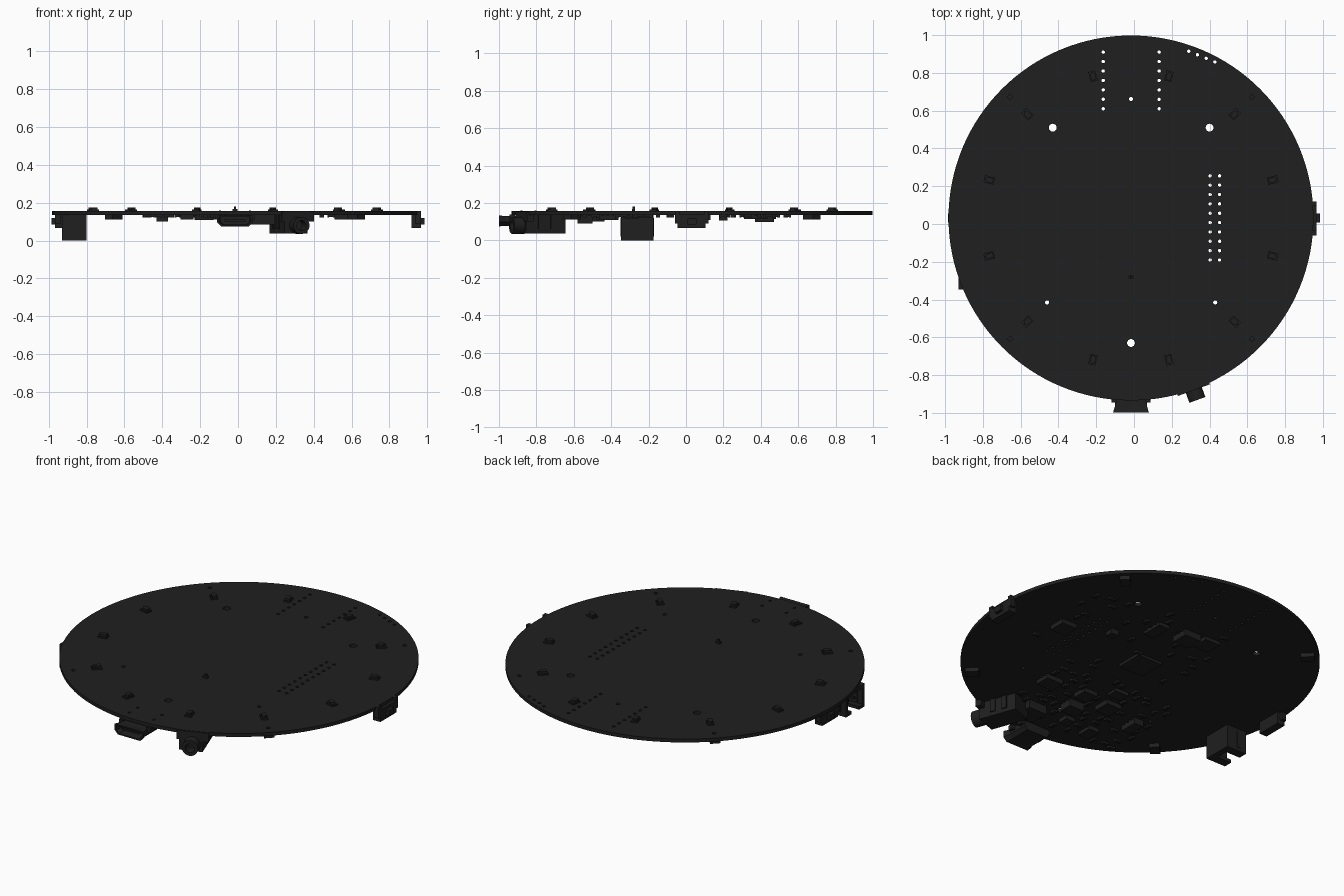
import bpy, bmesh, math, random
from mathutils import Matrix, Vector

if "Cube" in bpy.data.objects:
    bpy.data.objects.remove(bpy.data.objects["Cube"])

random.seed(4)
CX, CY, R = -0.016, 0.032, 0.966      # board centre and radius
ZB, ZT = 0.136, 0.156                 # board underside and top
mat = bpy.data.materials.new("black")
mat.diffuse_color = (0.014, 0.014, 0.015, 1)
mat.use_nodes = True
mat.node_tree.nodes["Principled BSDF"].inputs["Base Color"].default_value = mat.diffuse_color


def finish(ob, smooth=False):
    ob.data.materials.clear()
    ob.data.materials.append(mat)
    if smooth:
        bpy.ops.object.select_all(action='DESELECT')
        ob.select_set(True)
        bpy.context.view_layer.objects.active = ob
        bpy.ops.object.shade_smooth_by_angle(angle=math.radians(35))
    return ob


def from_bm(name, bm, smooth=False):
    me = bpy.data.meshes.new(name)
    bm.normal_update()
    bm.to_mesh(me)
    bm.free()
    ob = bpy.data.objects.new(name, me)
    bpy.context.collection.objects.link(ob)
    return finish(ob, smooth)


def place(x, y, deg=0):
    return Matrix.Translation((x, y, 0)) @ Matrix.Rotation(math.radians(deg), 4, 'Z')


def add_box(bm, x0, x1, y0, y1, z0, z1, m=Matrix()):
    t = Matrix.Translation(((x0 + x1) / 2, (y0 + y1) / 2, (z0 + z1) / 2))
    s = Matrix.Diagonal((x1 - x0, y1 - y0, z1 - z0, 1))
    bmesh.ops.create_cube(bm, size=1, matrix=m @ t @ s)


def prism(bm, pts, vec):
    f = bm.faces.new([bm.verts.new(p) for p in pts])
    ext = bmesh.ops.extrude_face_region(bm, geom=[f])
    vs = [v for v in ext['geom'] if isinstance(v, bmesh.types.BMVert)]
    bmesh.ops.translate(bm, verts=vs, vec=vec)
    bmesh.ops.recalc_face_normals(bm, faces=bm.faces)


def tube(bm, r_out, r_in, y0, y1, z, m, n=32):
    # hollow barrel along local y, revolved from a rectangle
    prof = [(r_out, y0), (r_out, y1), (r_in, y1), (r_in, y0)]
    rings = [[bm.verts.new(m @ Vector((r * math.cos(a), y, z + r * math.sin(a)))) for r, y in prof]
             for a in [2 * math.pi * i / n for i in range(n)]]
    for i in range(n):
        a, b = rings[i], rings[(i + 1) % n]
        for j in range(4):
            k = (j + 1) % 4
            bm.faces.new((a[j], a[k], b[k], b[j]))
    bmesh.ops.recalc_face_normals(bm, faces=bm.faces)


# --- circuit board: filled curve whose inner circles become the drill holes
holes = [(-.43, .51, .021), (.40, .51, .021), (CX, -.63, .021),
         (-.46, -.415, .011), (.43, -.415, .011), (CX, .662, .011)]
holes += [(x, .91 - i * .05, .009) for x in (-.163, .133) for i in range(7)]
holes += [(x, .255 - i * .0495, .009) for x in (.403, .453) for i in range(10)]
holes += [(.29 + i * .046, .915 - i * .019, .009) for i in range(4)]
mics = [(CX + sx * .64, CY + sy * .64) for sx in (-1, 1) for sy in (-1, 1)]
holes += [(x, y, .011) for x, y in mics]

cu = bpy.data.curves.new("circuit_board", 'CURVE')
cu.dimensions, cu.fill_mode, cu.extrude = '2D', 'BOTH', (ZT - ZB) / 2
for x, y, r in [(CX, CY, R)] + holes:
    n = 128 if r > .5 else 16
    sp = cu.splines.new('POLY')
    sp.points.add(n - 1)
    sp.use_cyclic_u = True
    for i, p in enumerate(sp.points):
        a = 2 * math.pi * i / n
        p.co = (x + r * math.cos(a), y + r * math.sin(a), 0, 1)
board = bpy.data.objects.new("circuit_board", cu)
bpy.context.collection.objects.link(board)
board.location.z = (ZB + ZT) / 2
bpy.context.view_layer.objects.active = board
board.select_set(True)
bpy.ops.object.convert(target='MESH')
finish(bpy.context.view_layer.objects.active)

# --- ring of twelve pentagonal lights on the top face
bm = bmesh.new()
for i in range(12):
    a = 15 + 30 * i
    m = place(CX + .777 * math.cos(math.radians(a)), CY + .777 * math.sin(math.radians(a)), a)
    add_box(bm, -.027, .027, -.019, .019, ZT - .001, ZT + .008, m)
    pent = [(-.027, -.017), (.014, -.017), (.029, 0), (.014, .017), (-.027, .017)]
    prism(bm, [m @ Vector((x * .8, y * .8, ZT + .006)) for x, y in pent], (0, 0, .014))
from_bm("light_ring", bm)

# --- small sensor on the top face
bm = bmesh.new()
add_box(bm, CX - .014, CX + .014, -.288, -.272, ZT - .001, ZT + .012)
add_box(bm, CX - .006, CX + .006, -.286, -.274, ZT, ZT + .024)
from_bm("top_sensor", bm)

# --- four microphones under the rim
bm = bmesh.new()
for x, y in mics:
    m = place(x, y, math.degrees(math.atan2(y - CY, x - CX)))
    add_box(bm, -.037, .037, -.028, .028, .112, ZB + .001, m)
from_bm("microphones", bm)

# --- side buttons
for name, s in (("left_button", -1), ("right_button", 1)):
    bm = bmesh.new()
    e = -.968 if s < 0 else .966
    xs = sorted((e, e - s * .048))
    add_box(bm, *xs, -.045, .105, .066, ZB + .001)
    xs = sorted((e, e - s * .03))
    for y in (-.06, .095):
        add_box(bm, *xs, y, y + .025, .09, ZT, Matrix())
    xs = sorted((s * .985, e - s * .01))
    add_box(bm, *xs, .008, .056, .085, .118)
    from_bm(name, bm)

# --- side-entry wire socket (open outwards, slotted walls)
bm = bmesh.new()
m = place(-.865, -.26, 0)
add_box(bm, .03, .065, -.087, .087, 0, ZB + .001, m)
for y in (-.087, .069):
    add_box(bm, -.065, .03, y, y + .018, 0, ZB + .001, m)
    add_box(bm, -.03, -.005, y - .003, y + .021, .02, .12, m)
add_box(bm, -.065, .03, -.087, .087, .115, ZB + .001, m)
for y in (-.07, .035):
    add_box(bm, -.065, .03, y, y + .035, 0, .018, m)
for y in (-.03, .03):
    add_box(bm, -.04, .04, y - .006, y + .006, .06, .072, m)
from_bm("wire_socket", bm)

# --- micro socket at the front: rounded shell with flared lip
bm = bmesh.new()
sec = [(-.085, .13), (.085, .13), (.085, .098), (.066, .078), (-.066, .078), (-.085, .098)]
inn = [(x * .9, .105 + (z - .105) * .75) for x, z in sec]
stations = [(sec, 1, -.83), (sec, 1, -.965), (sec, 1.12, -.999), (inn, 1.1, -.999), (inn, 1, -.965), (inn, 1, -.88)]
rings = [[bm.verts.new((CX + x * k, y, .105 + (z - .105) * k)) for x, z in s] for s, k, y in stations]
for a, b in zip(rings, rings[1:]):
    for i in range(6):
        j = (i + 1) % 6
        bm.faces.new((a[i], a[j], b[j], b[i]))
bm.faces.new(rings[0])
bm.faces.new(rings[-1])
bmesh.ops.recalc_face_normals(bm, faces=bm.faces)
add_box(bm, CX - .055, CX + .055, -.985, -.87, .102, .112)
for s in (-1, 1):
    for y in (-.945, -.87):
        add_box(bm, CX + s * .09 - .014, CX + s * .09 + .014, y, y + .03, .11, ZB + .002)
        add_box(bm, CX + s * .08 - .005, CX + s * .08 + .005, y + .06, y + .072, ZB, ZT + .004)
from_bm("front_socket", bm)

# --- round audio-style jack, turned outwards
m = place(.315, -.875, 20)
bm = bmesh.new()
add_box(bm, -.075, .055, 0, .225, .037, ZB + .001, m)
add_box(bm, -.09, .09, -.005, .03, .1, ZB + .018, m)
for y in (.07, .14):
    add_box(bm, -.082, .062, y, y + .03, .06, ZB, m)
tube(bm, .045, .026, -.06, .01, .08, m)
from_bm("round_jack", bm, True)

# --- chips under the board: x, y, width, depth, underside height
chips = [(-.02, .03, .163, .163, .12), (.155, .374, .07, .13, .115), (-.02, .42, .11, .10, .098),
         (-.15, .43, .10, .10, .115), (.56, .08, .10, .10, .11), (.24, -.42, .11, .09, .108),
         (0, -.405, .09, .09, .11), (-.13, -.29, .09, .07, .115), (-.02, -.54, .10, .08, .09),
         (-.18, -.43, .10, .10, .108), (-.27, -.70, .07, .09, .112), (-.40, -.49, .06, .11, .1),
         (.13, -.71, .12, .12, .086), (-.10, -.68, .06, .06, .112), (.32, .20, .05, .045, .105)]
bm = bmesh.new()
for x, y, w, d, z in chips:
    add_box(bm, x - w / 2, x + w / 2, y - d / 2, y + d / 2, z, ZB + .001)
    if w != d:      # legs along two sides
        for i in (-1, 0, 1):
            add_box(bm, x - w / 2 - .012, x + w / 2 + .012, y + i * d * .3 - .006, y + i * d * .3 + .006, .129, ZB + .001)
from_bm("chips", bm)

# --- tiny two-ended parts scattered round the chips
bm = bmesh.new()
taken = [(c[0], c[1], max(c[2], c[3]) / 2 + .03) for c in chips] + [(h[0], h[1], .04) for h in holes]
count = 0
while count < 75:
    if count < 50:
        x, y = random.uniform(-.5, .3), random.uniform(-.78, -.2)
    else:
        x, y = random.uniform(-.3, .65), random.uniform(-.2, .55)
    if any(math.hypot(x - a, y - b) < r for a, b, r in taken):
        continue
    m = place(x, y, random.choice((0, 90)))
    add_box(bm, -.011, .011, -.009, .009, .125, ZB + .001, m)
    for s in (-1, 1):
        add_box(bm, s * .015 - .005, s * .015 + .005, -.011, .011, .123, ZB + .001, m)
    taken.append((x, y, .045))
    count += 1
from_bm("small_components", bm)
